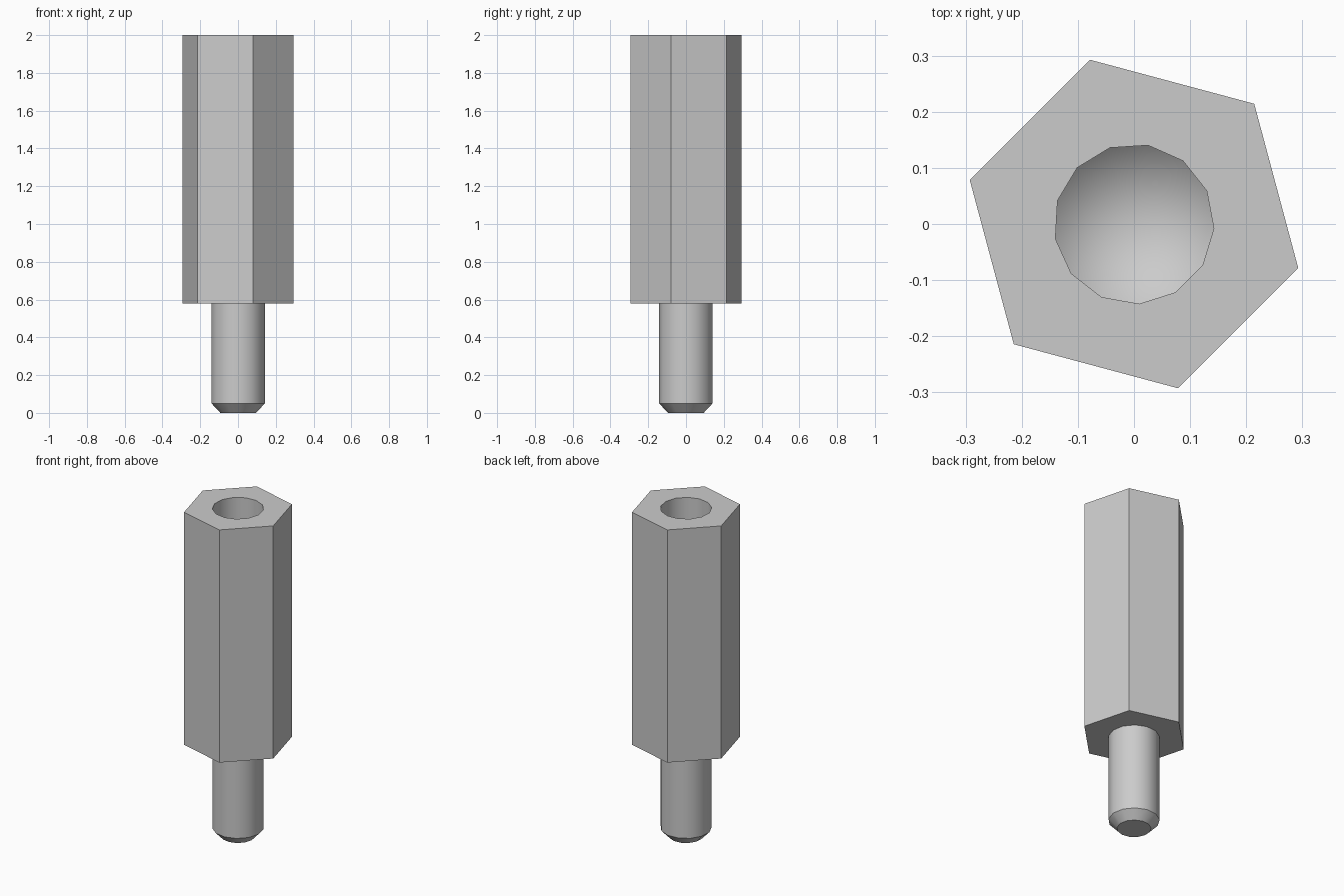
import bpy
import bmesh
from math import cos, sin, radians, tau

cube = bpy.data.objects.get("Cube")
if cube:
    bpy.data.objects.remove(cube, do_unlink=True)

steel = bpy.data.materials.new("grey_steel")
steel.use_nodes = True
color = (0.6, 0.6, 0.6, 1)
steel.diffuse_color = color
steel.node_tree.nodes["Principled BSDF"].inputs["Base Color"].default_value = color

HEX_RADIUS, HEX_TURN = 0.303, radians(-15)
BORE_RADIUS, BORE_SIDES, BORE_TURN = 0.1425, 13, radians(-3.2)
HEX_BOTTOM, TOP = 0.58, 2.0


def ring(bm, radius, z, sides, turn):
    return [bm.verts.new((radius * cos(turn + tau * i / sides),
                          radius * sin(turn + tau * i / sides), z))
            for i in range(sides)]


def bridge(bm, lower, upper):
    n = len(lower)
    for i in range(n):
        j = (i + 1) % n
        bm.faces.new((lower[i], lower[j], upper[j], upper[i]))


def loop_edges(bm, verts):
    return [bm.edges.get((verts[i - 1], verts[i])) for i in range(len(verts))]


def finish(bm, name):
    bmesh.ops.recalc_face_normals(bm, faces=bm.faces)
    mesh = bpy.data.meshes.new(name)
    bm.to_mesh(mesh)
    bm.free()
    mesh.materials.append(steel)
    obj = bpy.data.objects.new(name, mesh)
    bpy.context.collection.objects.link(obj)
    bpy.ops.object.select_all(action='DESELECT')
    obj.select_set(True)
    bpy.context.view_layer.objects.active = obj
    bpy.ops.object.shade_smooth_by_angle(angle=radians(35))
    return obj


# Hexagonal body with a blind, cone-ended bore
bm = bmesh.new()
hex_low = ring(bm, HEX_RADIUS, HEX_BOTTOM, 6, HEX_TURN)
hex_high = ring(bm, HEX_RADIUS, TOP, 6, HEX_TURN)
bridge(bm, hex_low, hex_high)
bm.faces.new(hex_low)
bore_rim = ring(bm, BORE_RADIUS, TOP, BORE_SIDES, BORE_TURN)
bore_end = ring(bm, BORE_RADIUS, 1.1, BORE_SIDES, BORE_TURN)
bridge(bm, bore_end, bore_rim)
tip = bm.verts.new((0, 0, 0.97))
for i in range(BORE_SIDES):
    bm.faces.new((bore_end[i - 1], bore_end[i], tip))
bmesh.ops.triangle_fill(bm, use_beauty=True, normal=(0, 0, 1),
                        edges=loop_edges(bm, hex_high) + loop_edges(bm, bore_rim))
finish(bm, "hex_body")

# Stud with a chamfered end
bm = bmesh.new()
profile = [(0.095, 0), (BORE_RADIUS, 0.05), (BORE_RADIUS, HEX_BOTTOM)]
rings = [ring(bm, r, z, BORE_SIDES, BORE_TURN) for r, z in profile]
for low, high in zip(rings, rings[1:]):
    bridge(bm, low, high)
bm.faces.new(rings[0])
finish(bm, "stud")
